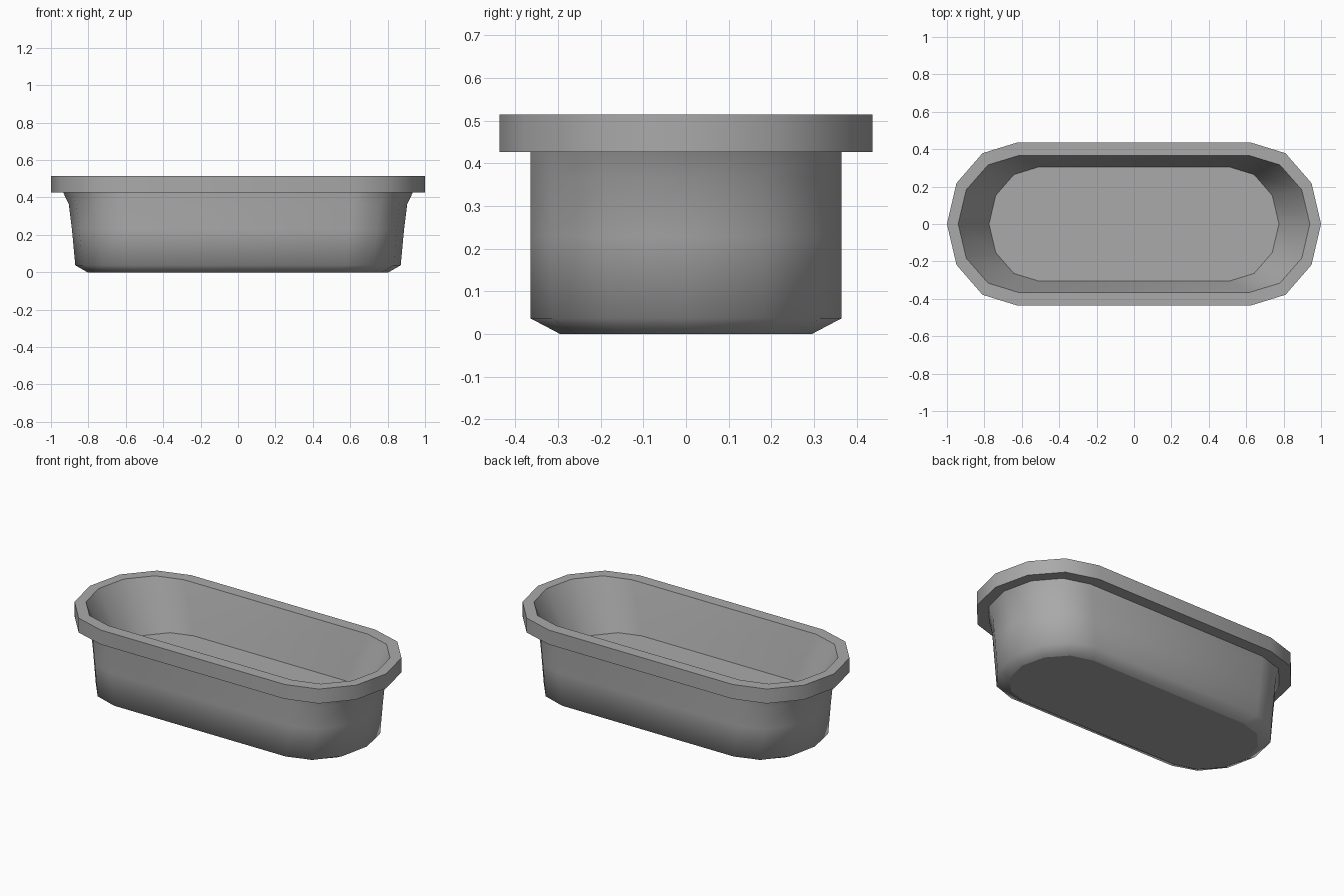
import bpy, bmesh, math

cube = bpy.data.objects.get("Cube")
if cube:
    bpy.data.objects.remove(cube)

grey = bpy.data.materials.new("plain grey")
grey.use_nodes = True
colour = (0.4, 0.4, 0.4, 1)
grey.diffuse_color = colour
grey.node_tree.nodes["Principled BSDF"].inputs["Base Color"].default_value = colour


def outline(centre, end, width, z):
    """Long rounded outline: a faceted half ellipse at each end."""
    points = []
    for side in (1, -1):
        for i in range(7):
            a = math.radians(-90 + 30 * i)
            points.append((side * (centre + end * math.cos(a)),
                           side * width * math.sin(a), z))
    return points


def loft(name, sections, cap_start, cap_end, sharp):
    """Skin the sections in order; sharp lists the sections with hard edges."""
    bm = bmesh.new()
    rings = [[bm.verts.new(p) for p in outline(*s)] for s in sections]
    n = len(rings[0])
    for low, high in zip(rings, rings[1:]):
        for i in range(n):
            j = (i + 1) % n
            bm.faces.new((low[i], low[j], high[j], high[i]))
    if cap_start:
        bm.faces.new(rings[0][::-1])
    if cap_end:
        bm.faces.new(rings[-1])
    for f in bm.faces:
        f.smooth = True
    for k in sharp:
        for i in range(n):
            bm.edges.get((rings[k][i], rings[k][(i + 1) % n])).smooth = False
    mesh = bpy.data.meshes.new(name)
    bm.to_mesh(mesh)
    bm.free()
    mesh.materials.append(grey)
    obj = bpy.data.objects.new(name, mesh)
    bpy.context.collection.objects.link(obj)
    return obj


# Outer wall with chamfered foot and flared ends
loft("outer_wall", [
    (0.54, 0.265, 0.295, 0.0),
    (0.58, 0.29, 0.365, 0.037),
    (0.60, 0.288, 0.365, 0.23),
    (0.61, 0.295, 0.365, 0.365),
    (0.62, 0.315, 0.365, 0.427),
], True, False, [0])

# Overhanging rim, from its underside round to its inner lip
loft("rim", [
    (0.62, 0.315, 0.365, 0.427),
    (0.62, 0.38, 0.437, 0.427),
    (0.62, 0.38, 0.437, 0.515),
    (0.62, 0.32, 0.365, 0.515),
], False, False, [1, 2])

# Sloping basin and its raised floor
loft("basin", [
    (0.62, 0.32, 0.365, 0.515),
    (0.51, 0.265, 0.305, 0.225),
], False, True, [1])
